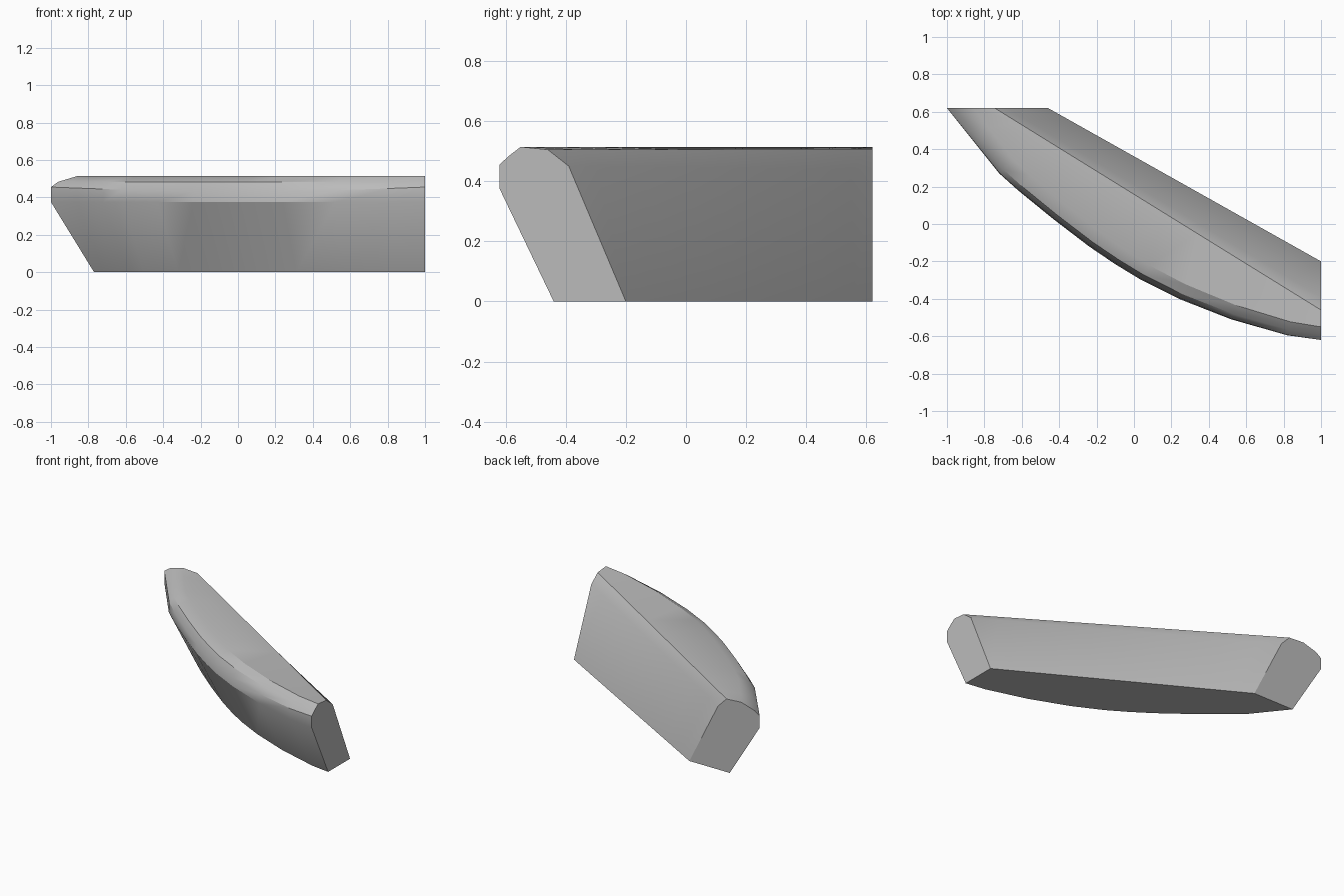
import bpy, bmesh, math
from mathutils import Vector

cube = bpy.data.objects.get("Cube")
if cube:
    bpy.data.objects.remove(cube)

# Single grey material
grey = bpy.data.materials.new("stone_grey")
grey.use_nodes = True
color = (0.5, 0.5, 0.5, 1)
grey.diffuse_color = color
grey.node_tree.nodes["Principled BSDF"].inputs["Base Color"].default_value = color

# Plan curve of the bulging outer side, from the back end to the left end
outer = [Vector(p) for p in (
    (-1, .62), (-.86, .445), (-.72, .27), (-.62, .18), (-.43, .025), (-.24, -.12),
    (-.1, -.215), (.04, -.30), (.24, -.40), (.52, -.51), (.82, -.595), (1, -.62))]

# Straight inner edges: (back end, left end), each x, y, z
inner_edges = [
    (Vector((-.745, .62, .507)), Vector((1, -.46, .505))),
    (Vector((-.68, .62, .44)), Vector((1, -.39, .45))),
    (Vector((-.46, .62, 0)), Vector((1, -.2, 0))),
]


def inward(i):
    """Plan direction into the block; the cut ends stay in their planes."""
    if i == 0:
        return Vector((1.28, 0))
    if i == len(outer) - 1:
        return Vector((0, 1))
    tangent = (outer[i + 1] - outer[i - 1]).normalized()
    return Vector((-tangent.y, tangent.x))


def section(i):
    """Leaning cross-section, from the bottom outer edge over the crown."""
    t = (outer[i].x + 1) / 2
    bulge = math.sin(math.pi * t)
    profile = [
        (.18, 0),
        (0, .375),
        (.006 * bulge, .455 - .025 * bulge),
        (.03, .483),
        (.11 - .04 * t, .514),
    ]
    points = []
    for depth, z in profile:
        p = outer[i] + inward(i) * depth
        points.append((p.x, p.y, z))
    return points + [tuple(a.lerp(b, t)) for a, b in inner_edges]


# Loft the sections and cap both ends
bm = bmesh.new()
rings = [[bm.verts.new(p) for p in section(i)] for i in range(len(outer))]
for a, b in zip(rings, rings[1:]):
    for k in range(len(a)):
        n = (k + 1) % len(a)
        bm.faces.new((a[k], a[n], b[n], b[k]))
bm.faces.new(rings[0])
bm.faces.new(rings[-1])
bmesh.ops.recalc_face_normals(bm, faces=bm.faces)

mesh = bpy.data.meshes.new("curved_block")
bm.to_mesh(mesh)
bm.free()
mesh.materials.append(grey)
block = bpy.data.objects.new("curved_block", mesh)
bpy.context.collection.objects.link(block)

# Soft crown and outer wall, crisp cut ends and base
bpy.ops.object.select_all(action='DESELECT')
block.select_set(True)
bpy.context.view_layer.objects.active = block
bpy.ops.object.shade_smooth_by_angle(angle=math.radians(30))
